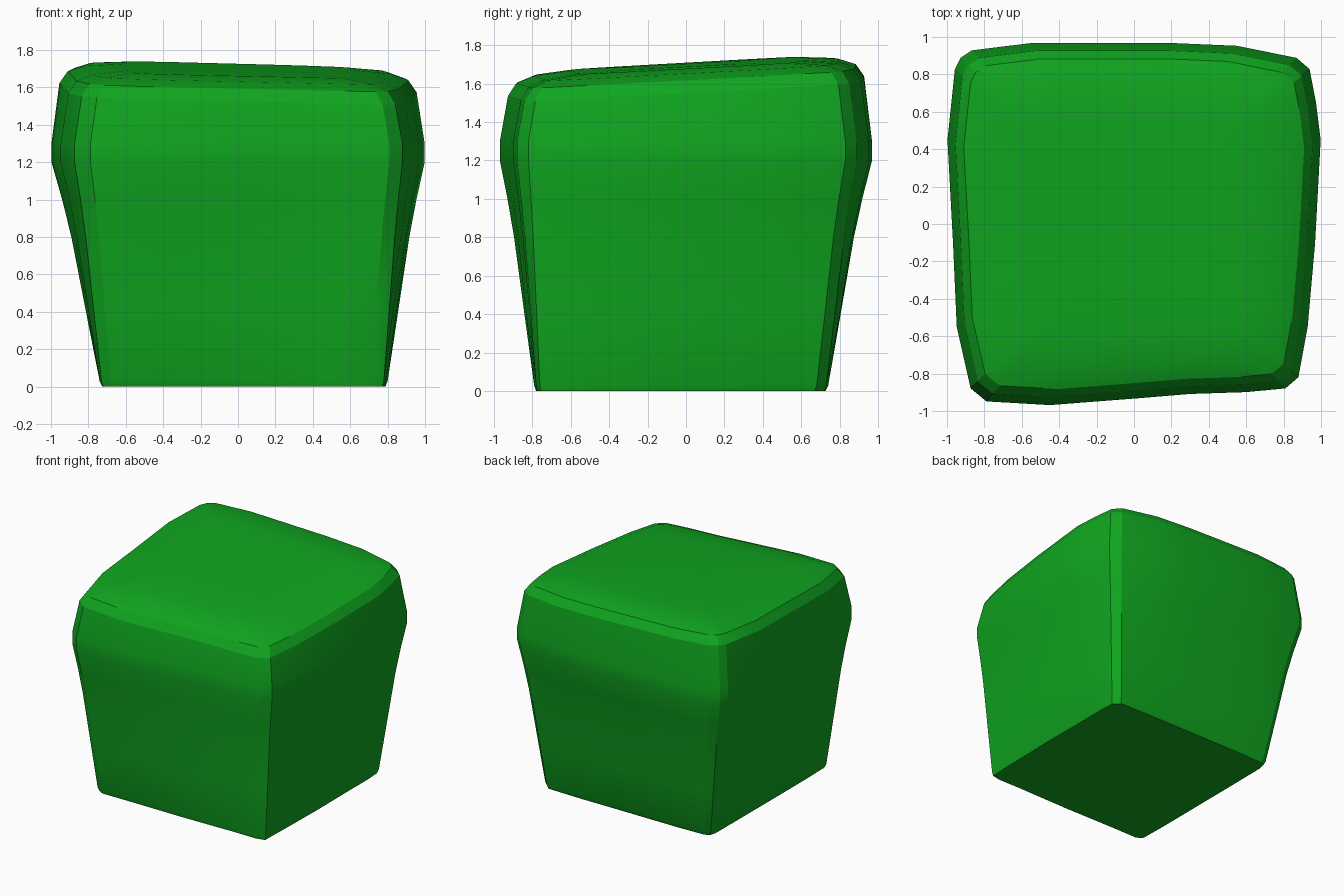
import bpy, bmesh

if "Cube" in bpy.data.objects:
    bpy.data.objects.remove(bpy.data.objects["Cube"])

# Widest outline (seen from above) and matching base outline, counter-clockwise
WIDE = [(-.79, -.95), (-.45, -.97), (0, -.935), (.3, -.91), (.6, -.90), (.81, -.88), (.88, -.82),
        (.93, -.55), (.97, -.1), (1, .45), (.975, .65), (.94, .83), (.87, .89),
        (.55, .955), (.2, .97), (-.15, .97), (-.55, .97), (-.87, .93), (-.93, .89),
        (-.96, .83), (-1, .45), (-.97, -.1), (-.95, -.55), (-.875, -.88)]
BASE = [(-.68, -.79), (-.42, -.79), (0, -.79), (.25, -.785), (.5, -.78), (.71, -.78), (.78, -.76),
        (.79, -.5), (.80, -.1), (.80, .35), (.80, .55), (.79, .68), (.74, .73),
        (.45, .74), (.15, .74), (-.15, .74), (-.45, .74), (-.68, .73), (-.72, .71),
        (-.735, .66), (-.74, .35), (-.74, -.1), (-.74, -.5), (-.73, -.76)]


def top_height(x, y, drop):
    return 1.695 + 0.055 * y - 0.026 * x - drop


bm = bmesh.new()
rings = []

# Flaring sides: blend from base outline to widest outline
for z, t in ((0, -.07), (.03, 0), (.4, .28), (.8, .58), (1.0, .77), (1.2, .99), (1.3, .99)):
    rings.append([bm.verts.new((b[0] + (w[0] - b[0]) * t, b[1] + (w[1] - b[1]) * t, z))
                  for b, w in zip(BASE, WIDE)])

# Rounded shoulder and gently sloping top
for s, drop in ((.955, .12), (.91, .055), (.82, .022), (.62, .002), (.3, 0)):
    rings.append([bm.verts.new((x * s, y * s, top_height(x * s, y * s, drop))) for x, y in WIDE])

n = len(WIDE)
for lo, hi in zip(rings, rings[1:]):
    for i in range(n):
        j = (i + 1) % n
        bm.faces.new((lo[i], lo[j], hi[j], hi[i]))
bm.faces.new(rings[0][::-1])

# Centre of the top
centre = bm.verts.new((0, 0, top_height(0, 0, 0)))
for i in range(n):
    bm.faces.new((rings[-1][i], rings[-1][(i + 1) % n], centre))

bm.normal_update()
mesh = bpy.data.meshes.new("hedge_block")
bm.to_mesh(mesh)
bm.free()
hedge = bpy.data.objects.new("hedge_block", mesh)
bpy.context.collection.objects.link(hedge)

# Leaf green
green = bpy.data.materials.new("leaf_green")
green.diffuse_color = (0.005, 0.38, 0.014, 1)
green.use_nodes = True
green.node_tree.nodes["Principled BSDF"].inputs["Base Color"].default_value = green.diffuse_color
mesh.materials.append(green)

bpy.context.view_layer.objects.active = hedge
hedge.select_set(True)
bpy.ops.object.shade_smooth_by_angle(angle=0.35)
